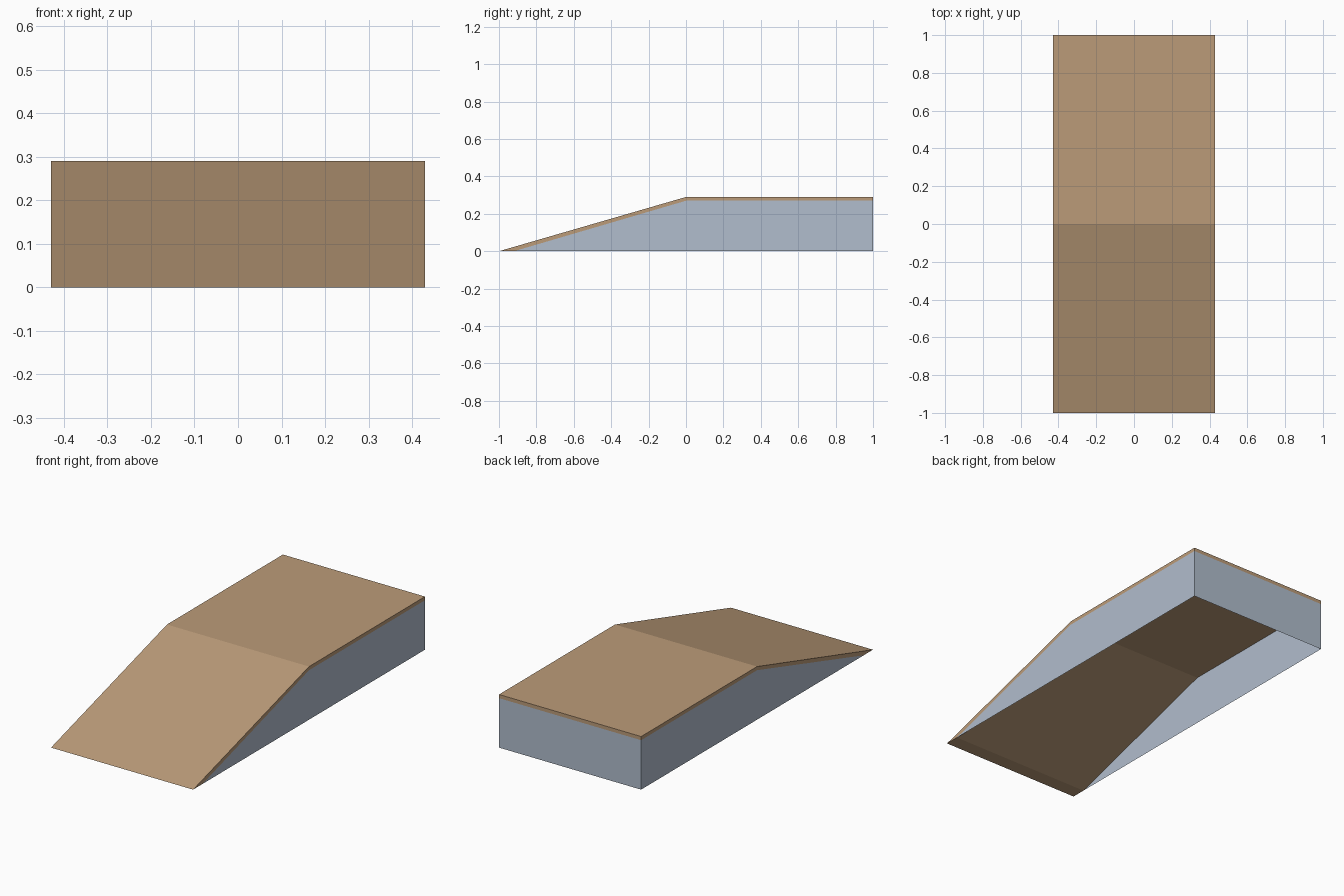
import bpy
import bmesh

cube = bpy.data.objects.get("Cube")
if cube:
    bpy.data.objects.remove(cube, do_unlink=True)

HALF = 0.429      # half width
TOP = 0.29        # platform height
UNDER = 0.27      # underside of the deck
TIP = -0.92       # where the underside of the slope meets the floor


def material(name, rgb):
    m = bpy.data.materials.new(name)
    m.use_nodes = True
    m.diffuse_color = (*rgb, 1)
    m.node_tree.nodes["Principled BSDF"].inputs["Base Color"].default_value = (*rgb, 1)
    return m


def add_object(name, bm, mat):
    mesh = bpy.data.meshes.new(name)
    bm.to_mesh(mesh)
    bm.free()
    mesh.materials.append(mat)
    obj = bpy.data.objects.new(name, mesh)
    bpy.context.collection.objects.link(obj)
    return obj


def side_face(bm, profile, x):
    return bm.faces.new([bm.verts.new((x, y, z)) for y, z in profile])


wood = material("tan wood", (0.50, 0.33, 0.19))
panel = material("blue grey panel", (0.44, 0.51, 0.61))

# Bent deck: slope and platform, extruded across the width
bm = bmesh.new()
deck = [(-1, 0), (TIP, 0), (0, UNDER), (1, UNDER), (1, TOP), (0, TOP)]
face = side_face(bm, deck, -HALF)
result = bmesh.ops.extrude_face_region(bm, geom=[face])
moved = [g for g in result["geom"] if isinstance(g, bmesh.types.BMVert)]
bmesh.ops.translate(bm, verts=moved, vec=(2 * HALF, 0, 0))
bmesh.ops.recalc_face_normals(bm, faces=bm.faces)
add_object("ramp_deck", bm, wood)

# Thin side walls under the deck
wall = [(TIP, 0), (1, 0), (1, UNDER), (0, UNDER)]
for name, x in (("left_wall", HALF), ("right_wall", -HALF)):
    bm = bmesh.new()
    f = side_face(bm, wall, x)
    f.normal_update()
    if f.normal.x * x < 0:
        f.normal_flip()
    add_object(name, bm, panel)

# Thin back wall; the bottom stays open
bm = bmesh.new()
corners = [(HALF, 0), (-HALF, 0), (-HALF, UNDER), (HALF, UNDER)]
bm.faces.new([bm.verts.new((x, 1, z)) for x, z in corners])
add_object("back_wall", bm, panel)
